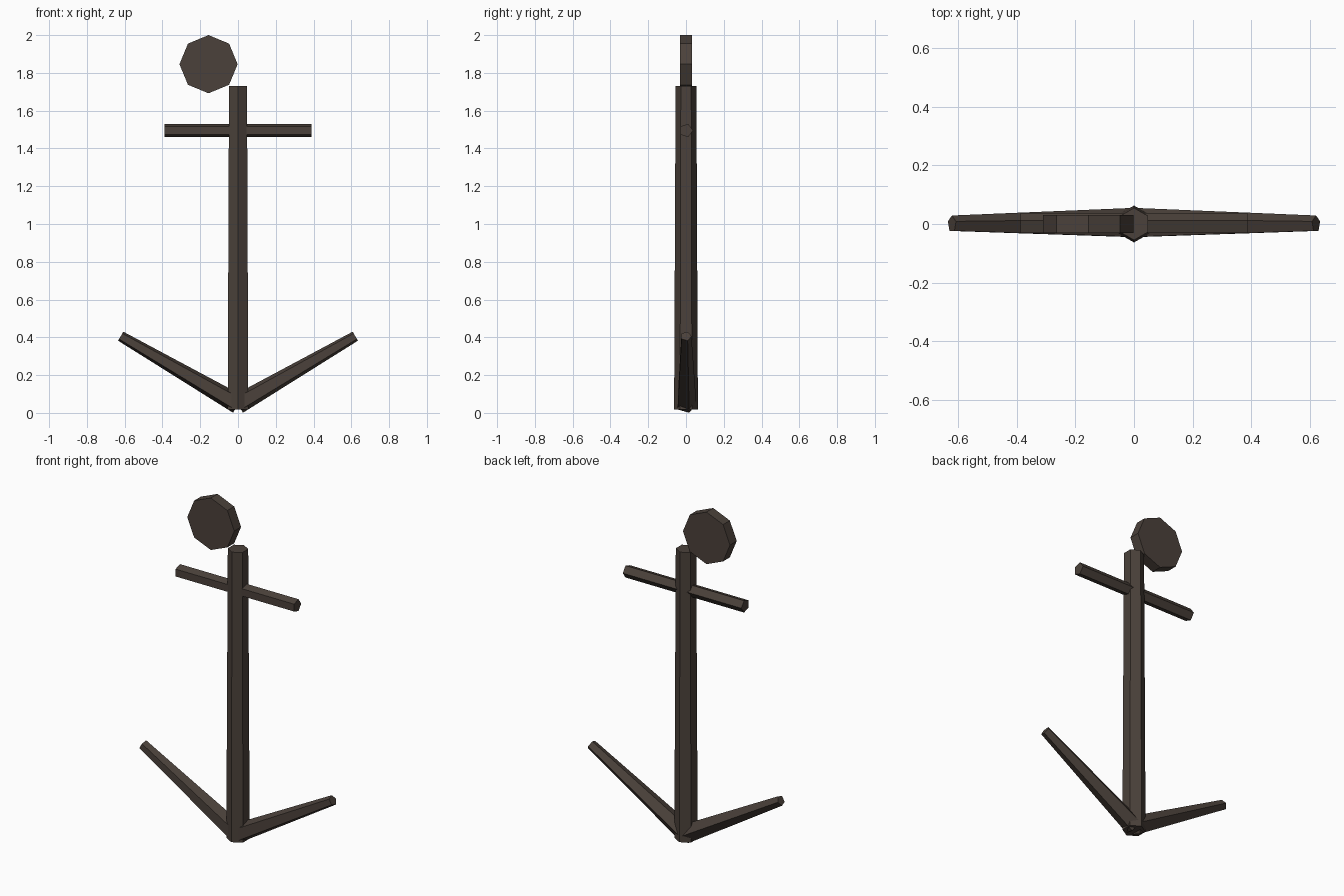
import bpy, bmesh, math
from mathutils import Vector

if "Cube" in bpy.data.objects:
    bpy.data.objects.remove(bpy.data.objects["Cube"])

iron = bpy.data.materials.new("dark iron")
iron.diffuse_color = (0.07, 0.053, 0.043, 1)
iron.use_nodes = True
iron.node_tree.nodes["Principled BSDF"].inputs["Base Color"].default_value = iron.diffuse_color


def bar(name, start, end, r0, r1, sides):
    """Capped tapered bar in the XZ plane, first corner pointing to +y."""
    start, end = Vector(start), Vector(end)
    u = Vector((0, 1, 0))
    v = (end - start).normalized().cross(u)
    bm = bmesh.new()
    rings = []
    for centre, r in ((start, r0), (end, r1)):
        angles = [2 * math.pi * i / sides for i in range(sides)]
        rings.append([bm.verts.new(centre + r * (math.cos(a) * u + math.sin(a) * v))
                      for a in angles])
    a, b = rings
    for i in range(sides):
        j = (i + 1) % sides
        bm.faces.new((a[i], a[j], b[j], b[i]))
    bm.faces.new(a)
    bm.faces.new(b)
    bmesh.ops.recalc_face_normals(bm, faces=bm.faces)
    mesh = bpy.data.meshes.new(name)
    bm.to_mesh(mesh)
    bm.free()
    mesh.materials.append(iron)
    obj = bpy.data.objects.new(name, mesh)
    bpy.context.collection.objects.link(obj)
    return obj


# Upright six-sided shank, slightly thicker at the foot
bar("shank", (0, 0, 0.017), (0, 0, 1.73), 0.063, 0.055, 6)

# Five-sided cross bar
bar("stock", (-0.388, 0, 1.495), (0.388, 0, 1.495), 0.037, 0.037, 5)

# Two tapering arms rising from the foot
for side, label in ((-1, "left_arm"), (1, "right_arm")):
    bar(label, (0, 0, 0.046), (side * 0.621, 0, 0.406), 0.055, 0.029, 5)

# Solid octagonal ring plate beside the shank top
bpy.ops.mesh.primitive_cylinder_add(vertices=8, radius=0.154, depth=0.063,
                                    location=(-0.156, 0, 1.846),
                                    rotation=(math.pi / 2, 0, 0))
ring = bpy.context.object
ring.name = "ring_plate"
ring.data.materials.append(iron)
